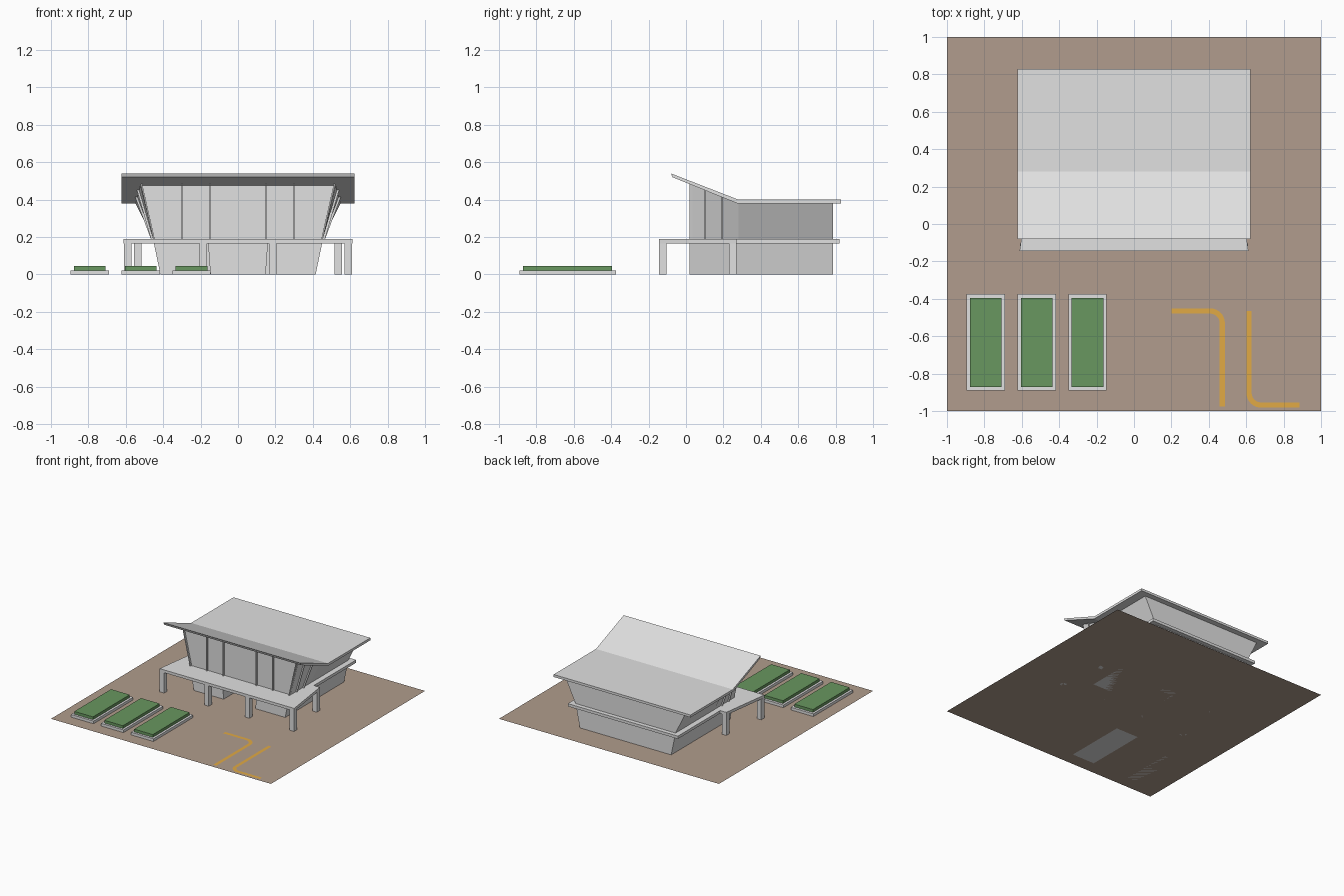
import bpy, bmesh, math
from mathutils import Vector

cube = bpy.data.objects.get("Cube")
if cube:
    bpy.data.objects.remove(cube, do_unlink=True)


def material(name, rgb):
    m = bpy.data.materials.new(name)
    m.use_nodes = True
    m.diffuse_color = (*rgb, 1)
    m.node_tree.nodes["Principled BSDF"].inputs["Base Color"].default_value = (*rgb, 1)
    return m


concrete = material("pale concrete", (0.75, 0.75, 0.75))
earth = material("brown earth", (0.44, 0.335, 0.266))
grass = material("hedge green", (0.14, 0.31, 0.115))
paint = material("yellow paint", (0.75, 0.40, 0.06))


def finish(name, bm, mat):
    bmesh.ops.recalc_face_normals(bm, faces=bm.faces)
    me = bpy.data.meshes.new(name)
    bm.to_mesh(me)
    bm.free()
    me.materials.append(mat)
    ob = bpy.data.objects.new(name, me)
    bpy.context.collection.objects.link(ob)
    return ob


def loft(name, rings, mat):
    """Skin equal-length rings and cap both ends."""
    bm = bmesh.new()
    rows = [[bm.verts.new(p) for p in ring] for ring in rings]
    n = len(rows[0])
    for a, b in zip(rows, rows[1:]):
        for i in range(n):
            j = (i + 1) % n
            bm.faces.new((a[i], a[j], b[j], b[i]))
    bm.faces.new(rows[0])
    bm.faces.new(rows[-1][::-1])
    return finish(name, bm, mat)


def prism(name, points, vec, mat):
    pts = [Vector(p) for p in points]
    return loft(name, [pts, [p + Vector(vec) for p in pts]], mat)


def box(name, x0, x1, y0, y1, z0, z1, mat):
    return prism(name, [(x0, y0, z0), (x1, y0, z0), (x1, y1, z0), (x0, y1, z0)],
                 (0, 0, z1 - z0), mat)


# Ground sheet
bm = bmesh.new()
bmesh.ops.create_grid(bm, x_segments=1, y_segments=1, size=1)
finish("ground", bm, earth)

# Planting beds with raised hedges
for i in range(3):
    x = -0.895 + 0.272 * i
    box("bed_border", x, x + 0.205, -0.89, -0.375, 0, 0.022, concrete)
    box("bed_hedge", x + 0.018, x + 0.187, -0.872, -0.395, 0.022, 0.045, grass)


# Painted ground lines with one rounded corner
def painted_line(name, start, corner, end, radius=0.065, width=0.028):
    s, c, e = Vector(start), Vector(corner), Vector(end)
    u, v = (s - c).normalized(), (e - c).normalized()
    path, normals = [s], [v]
    for k in range(9):
        a = math.pi / 2 * k / 8
        out = v * math.cos(a) + u * math.sin(a)
        path.append(c + (u + v) * radius - out * radius)
        normals.append(out)
    path.append(e)
    normals.append(u)
    bm = bmesh.new()
    rows = []
    for p, n in zip(path, normals):
        rows.append([bm.verts.new((*(p + n * width / 2 * s), 0.003)) for s in (-1, 1)])
    for a, b in zip(rows, rows[1:]):
        bm.faces.new((a[0], a[1], b[1], b[0]))
    ob = finish(name, bm, paint)
    if ob.data.polygons[0].normal.z < 0:
        ob.data.flip_normals()


painted_line("ground_line_left", (0.2, -0.465), (0.472, -0.465), (0.472, -0.975))
painted_line("ground_line_right", (0.615, -0.465), (0.615, -0.968), (0.885, -0.968))

# Lower walls, flaring upward, with an entrance recess in the front
plan = [(-0.415, 0.02), (-0.145, 0.02), (-0.145, 0.27), (0.145, 0.27),
        (0.145, 0.02), (0.415, 0.02), (0.415, 0.785), (-0.415, 0.785)]
loft("lower_walls", [[(x * k, y, z) for x, y in plan]
                     for k, z in ((1, 0), (1.085, 0.17))], concrete)

# Deck: wide tapered terrace in front, narrow ledge around the back
deck = [(-0.612, -0.145), (0.612, -0.145), (0.555, 0.27), (0.5, 0.27),
        (0.5, 0.82), (-0.5, 0.82), (-0.5, 0.27), (-0.555, 0.27)]
prism("deck", [(x, y, 0.167) for x, y in deck], (0, 0, 0.023), concrete)

# Deck posts
for side in (-1, 1):
    for x, y in ((0.59, -0.125), (0.185, -0.125), (0.535, 0.25)):
        box("deck_post", side * x - 0.02, side * x + 0.02, y - 0.02, y + 0.02,
            0, 0.167, concrete)


# Upper walls: flared section that widens towards the crease of the roof
def section(y):
    t = min(max((y - 0.02) / 0.26, 0), 1)
    top_z = 0.48 - 0.1 * t
    return 0.452, 0.52 + 0.03 * t, top_z + 0.004


rings = []
for y in (0.035, 0.1, 0.19, 0.28, 0.785):
    b, t, z = section(y)
    rings.append([(-b, y, 0.185), (b, y, 0.185), (t, y, z), (-t, y, z)])
loft("upper_walls", rings, concrete)

# Slender fins on the front and sides of the upper storey
b, t, z = section(0.02)
for side in (-1, 1):
    for x in (0.15, 0.3):
        box("front_fin", side * x - 0.003, side * x + 0.003, 0.02, 0.04, 0.19, z, concrete)
    prism("corner_fin", [(side * b, 0.02, 0.185), (side * t, 0.02, z),
                         (side * (t - 0.008), 0.02, z), (side * (b - 0.008), 0.02, 0.185)],
          (0, 0.02, 0), concrete)
    for y in (0.1, 0.19):
        sb, st, sz = section(y)
        prism("side_fin", [(side * sb, y, 0.185), (side * (sb + 0.012), y, 0.185),
                           (side * (st + 0.012), y, sz), (side * st, y, sz)],
              (0, 0.006, 0), concrete)

# Folded roof slab
roof = [(-0.08, 0.54), (0.28, 0.4), (0.83, 0.4), (0.83, 0.38), (0.275, 0.38), (-0.072, 0.52)]
prism("roof", [(-0.622, y, z) for y, z in roof], (1.244, 0, 0), concrete)
